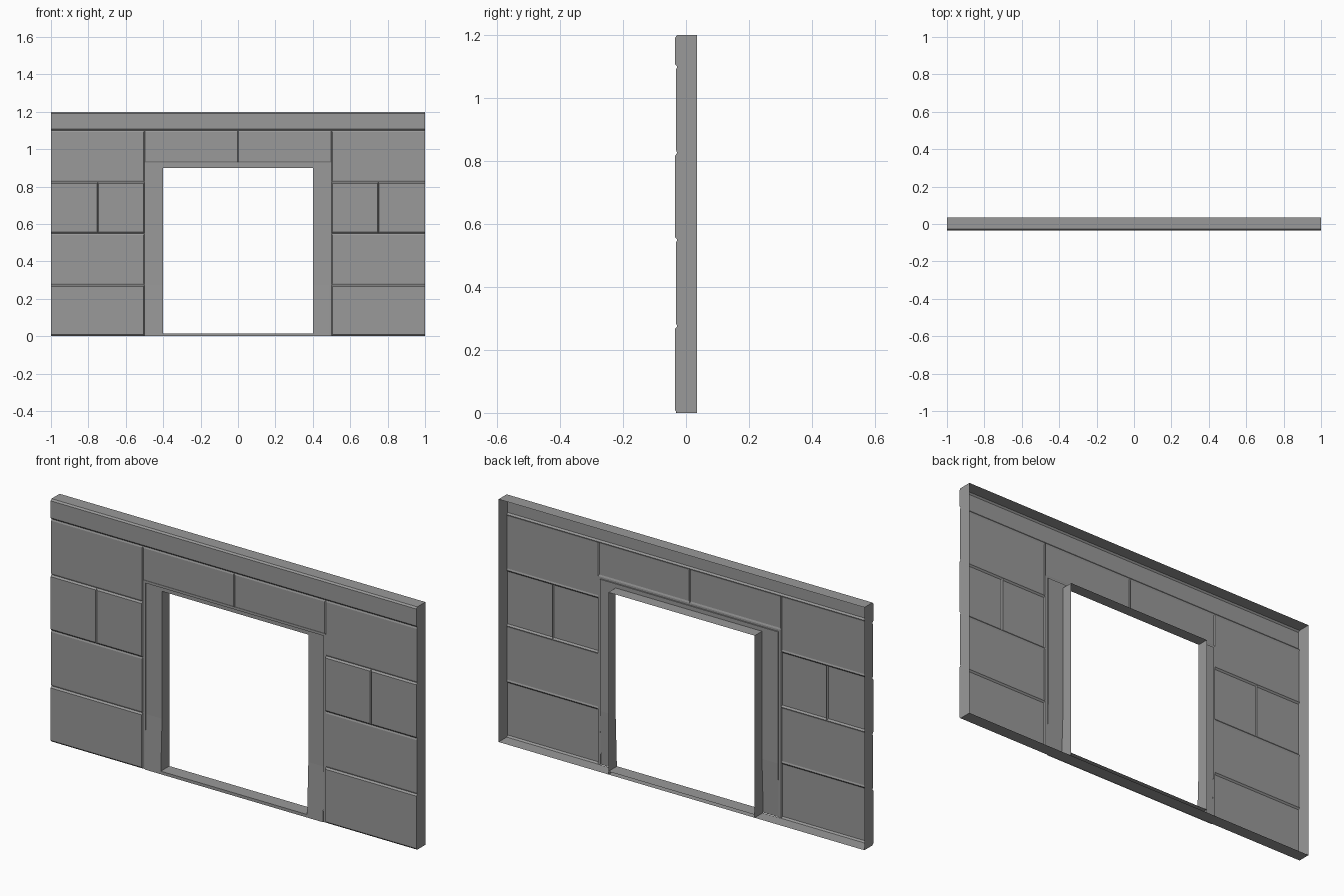
import bpy
import bmesh
from mathutils import Vector

cube = bpy.data.objects.get("Cube")
if cube:
    bpy.data.objects.remove(cube, do_unlink=True)

stone = bpy.data.materials.new("grey stone")
stone.use_nodes = True
stone.diffuse_color = (0.32, 0.32, 0.32, 1)
stone.node_tree.nodes["Principled BSDF"].inputs["Base Color"].default_value = (0.32, 0.32, 0.32, 1)

# Depths, from front to back
PROUD, FLUSH, GROOVE, FRAME, BACK = -0.035, -0.031, -0.028, -0.022, 0.035
FOOT = -0.032
HALF, TOP = 1.0, 1.2
DOOR, DOOR_TOP = 0.4, 0.9          # opening
TRIM, TRIM_TOP = 0.487, 0.92       # outside of the recessed frame
EDGE, LINTEL = 0.5, 0.93           # where the blocks start
FLARE = 0.27                       # height at which the frame foot starts
SILL = 0.015
FRONT, UP, DOWN = (0, -1, 0), (0, 0, 1), (0, 0, -1)


def face(bm, points, outward):
    """Add one face, turned so that it looks outward."""
    f = bm.faces.new([bm.verts.new(p) for p in points])
    f.normal_update()
    if f.normal.dot(Vector(outward)) < 0:
        f.normal_flip()


def finish(bm, name):
    bmesh.ops.remove_doubles(bm, verts=bm.verts, dist=0.0001)
    mesh = bpy.data.meshes.new(name)
    bm.to_mesh(mesh)
    bm.free()
    mesh.materials.append(stone)
    bpy.context.collection.objects.link(bpy.data.objects.new(name, mesh))


def block(name, x0, x1, z0, z1, front):
    """A stone face with bevelled joints, closed off at the ends of the wall."""
    bm = bmesh.new()
    bx, bz = 0.004, 0.008
    a = x0 if x0 <= -HALF else x0 + bx
    b = x1 if x1 >= HALF else x1 - bx
    outer = [(x0, GROOVE, z0), (x1, GROOVE, z0), (x1, GROOVE, z1), (x0, GROOVE, z1)]
    inner = [(a, front, z0 + bz), (b, front, z0 + bz), (b, front, z1 - bz), (a, front, z1 - bz)]
    face(bm, inner, FRONT)
    for i in range(4):
        j = (i + 1) % 4
        if i % 2 and abs(outer[i][0]) >= HALF:
            x = outer[i][0]
            lo, hi = sorted((outer[i][2], outer[j][2]))
            face(bm, [(x, BACK, lo), (x, BACK, hi), (x, GROOVE, hi), (x, front, hi - bz),
                      (x, front, lo + bz), (x, GROOVE, lo)], (x, 0, 0))
        else:
            face(bm, [outer[i], outer[j], inner[j], inner[i]], FRONT)
    finish(bm, name)


# Side courses, alternating proud and flush
course = 0.275
for side, s in (("left", 1), ("right", -1)):
    for row in range(4):
        cuts = [EDGE, 0.75, HALF] if row == 2 else [EDGE, HALF]
        for n, (p, q) in enumerate(zip(cuts, cuts[1:])):
            x0, x1 = sorted((s * p, s * q))
            block(f"{side}_block_{row}_{n}", x0, x1, row * course, (row + 1) * course,
                  FLUSH if row % 2 else PROUD)

# Lintel stones and the band along the top
block("right_lintel_block", -EDGE, 0, LINTEL, 4 * course, FLUSH)
block("left_lintel_block", 0, EDGE, LINTEL, 4 * course, FLUSH)
block("top_band", -HALF, HALF, 4 * course, TOP, PROUD)

# Open-backed rim above and below
bm = bmesh.new()
for z, d in ((0, DOWN), (TOP, UP)):
    face(bm, [(-HALF, GROOVE, z), (HALF, GROOVE, z), (HALF, BACK, z), (-HALF, BACK, z)], d)
finish(bm, "wall_rim")

# Flat border around the frame, with its step back to the frame
bm = bmesh.new()
for s in (1, -1):
    face(bm, [(s * TRIM, GROOVE, 0), (s * EDGE, GROOVE, 0),
              (s * EDGE, GROOVE, LINTEL), (s * TRIM, GROOVE, LINTEL)], FRONT)
    face(bm, [(s * TRIM, GROOVE, TRIM_TOP), (s * TRIM, FRAME, TRIM_TOP),
              (s * TRIM, FRAME, FLARE), (s * TRIM, GROOVE, 0.1)], (-s, 0, 0))
    face(bm, [(s * TRIM, GROOVE, 0.1), (s * TRIM, FOOT, 0), (s * TRIM, GROOVE, 0)], (s, 0, 0))
face(bm, [(-TRIM, GROOVE, TRIM_TOP), (TRIM, GROOVE, TRIM_TOP),
          (TRIM, GROOVE, LINTEL), (-TRIM, GROOVE, LINTEL)], FRONT)
face(bm, [(-TRIM, GROOVE, TRIM_TOP), (TRIM, GROOVE, TRIM_TOP),
          (TRIM, FRAME, TRIM_TOP), (-TRIM, FRAME, TRIM_TOP)], DOWN)
finish(bm, "frame_border")

# Recessed frame whose feet lean forward, with the reveals of the opening
bm = bmesh.new()
for s in (1, -1):
    for z0, y0, z1, top in ((0, FOOT, FLARE, FLARE), (FLARE, FRAME, DOOR_TOP, TRIM_TOP)):
        face(bm, [(s * DOOR, y0, z0), (s * TRIM, y0, z0),
                  (s * TRIM, FRAME, top), (s * DOOR, FRAME, top)], FRONT)
        face(bm, [(s * DOOR, y0, z0), (s * DOOR, BACK, z0),
                  (s * DOOR, BACK, z1), (s * DOOR, FRAME, z1)], (-s, 0, 0))
face(bm, [(-DOOR, FRAME, DOOR_TOP), (DOOR, FRAME, DOOR_TOP),
          (DOOR, FRAME, TRIM_TOP), (-DOOR, FRAME, TRIM_TOP)], FRONT)
face(bm, [(-DOOR, FRAME, DOOR_TOP), (DOOR, FRAME, DOOR_TOP),
          (DOOR, BACK, DOOR_TOP), (-DOOR, BACK, DOOR_TOP)], DOWN)
finish(bm, "door_frame")

# Threshold of the opening
bm = bmesh.new()
face(bm, [(-DOOR, FOOT, 0), (DOOR, FOOT, 0), (DOOR, FOOT, SILL), (-DOOR, FOOT, SILL)], FRONT)
face(bm, [(-DOOR, FOOT, SILL), (DOOR, FOOT, SILL), (DOOR, BACK, SILL), (-DOOR, BACK, SILL)], UP)
finish(bm, "door_sill")
